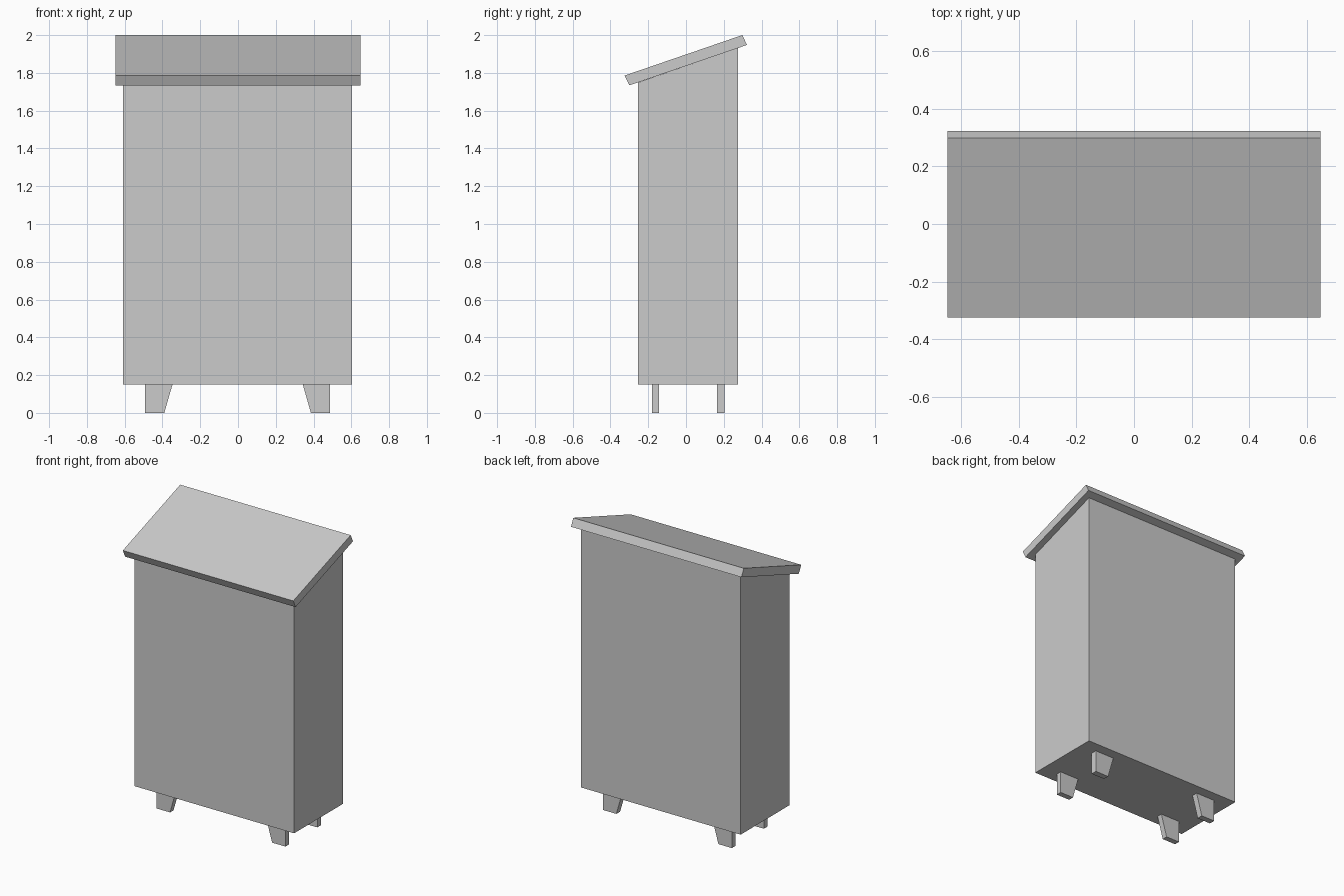
import bpy
import bmesh
from mathutils import Vector

cube = bpy.data.objects.get("Cube")
if cube:
    bpy.data.objects.remove(cube, do_unlink=True)

grey = bpy.data.materials.new("plain_grey")
grey.use_nodes = True
color = (0.6, 0.6, 0.6, 1)
grey.diffuse_color = color
grey.node_tree.nodes["Principled BSDF"].inputs["Base Color"].default_value = color


def prism(name, profile, offset):
    """Extrude a closed profile along an offset vector."""
    bm = bmesh.new()
    face = bm.faces.new([bm.verts.new(p) for p in profile])
    extruded = bmesh.ops.extrude_face_region(bm, geom=[face])["geom"]
    verts = [v for v in extruded if isinstance(v, bmesh.types.BMVert)]
    bmesh.ops.translate(bm, verts=verts, vec=Vector(offset))
    bmesh.ops.recalc_face_normals(bm, faces=bm.faces[:])
    mesh = bpy.data.meshes.new(name)
    bm.to_mesh(mesh)
    bm.free()
    mesh.materials.append(grey)
    obj = bpy.data.objects.new(name, mesh)
    bpy.context.collection.objects.link(obj)
    return obj


# Cabinet body with a sloping top that meets the lid
centre = -0.002
half = 0.606
side = [(-0.254, 0.15), (0.275, 0.15), (0.275, 1.932), (-0.254, 1.749)]
prism("body", [(centre - half, y, z) for y, z in side], (2 * half, 0, 0))

# Tilted lid overhanging on every side
lid_half = 0.648
lid = [(-0.325, 1.786), (0.298, 2.0), (0.323, 1.948), (-0.3, 1.734)]
prism("sloping_lid", [(-lid_half, y, z) for y, z in lid], (2 * lid_half, 0, 0))

# Four feet, each tapering on its inner edge
foot = [(0.49, 0), (0.388, 0), (0.345, 0.15), (0.49, 0.15)]
for row, y, depth in (("front", -0.181, 0.038), ("back", 0.164, 0.041)):
    for label, sign in (("left", 1), ("right", -1)):
        outline = [(centre + sign * x, y, z) for x, z in foot]
        prism(f"{row}_{label}_foot", outline, (0, depth, 0))
